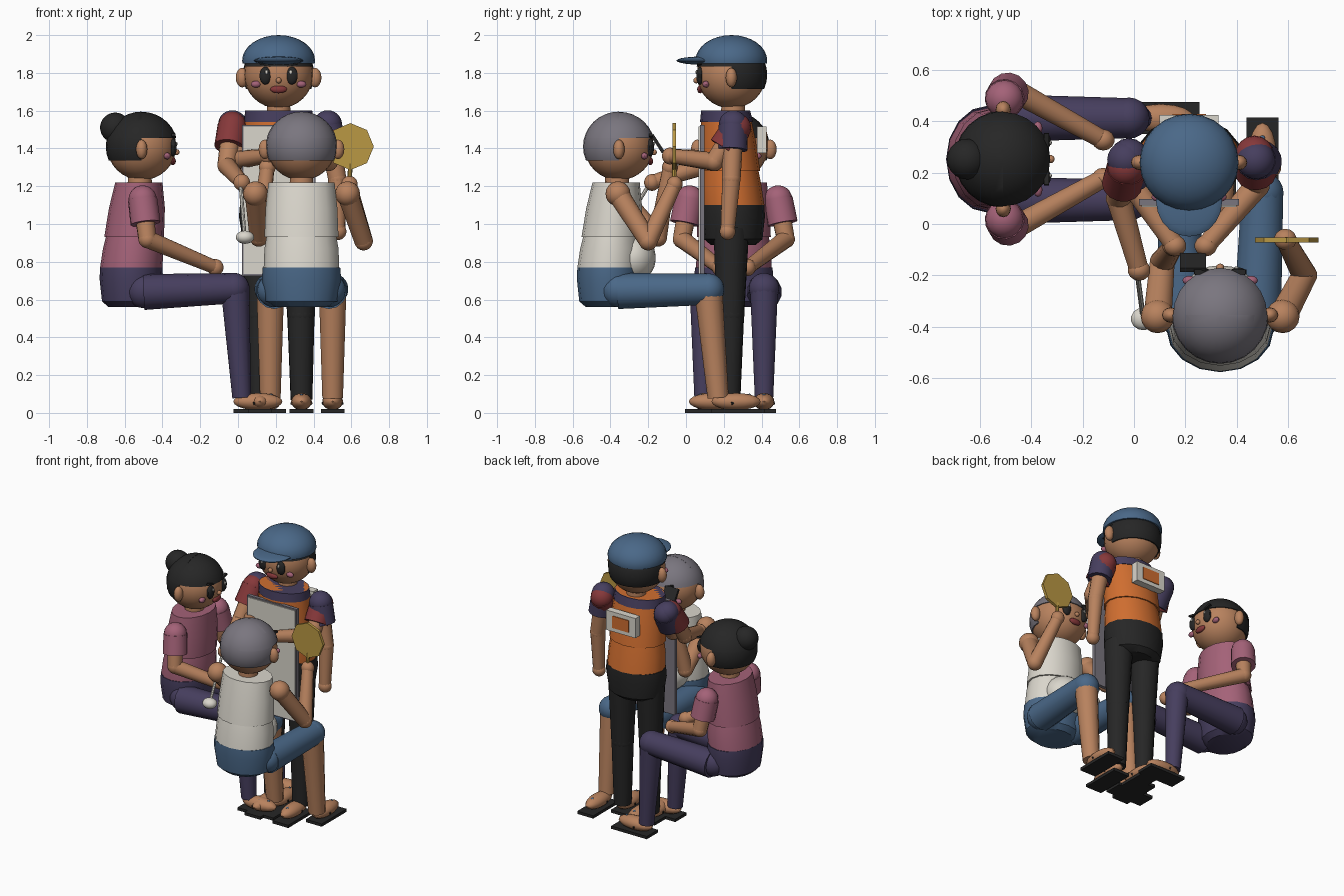
import bpy, bmesh, math
from mathutils import Vector, Matrix

if "Cube" in bpy.data.objects:
    bpy.data.objects.remove(bpy.data.objects["Cube"])

PI = math.pi


def srgb(r, g, b):
    f = lambda c: ((c / 255 + 0.055) / 1.055) ** 2.4 if c > 10 else c / 255 / 12.92
    return (f(r), f(g), f(b), 1)


MATS = {}
for key, col in dict(skin=(184, 130, 94), black=(38, 38, 38), blue=(74, 104, 136),
                     grey=(122, 118, 127), cream=(218, 214, 204), pink=(164, 98, 120),
                     purple=(70, 62, 94), orange=(208, 110, 48), red=(134, 56, 58),
                     gold=(186, 152, 68)).items():
    MATS[key] = bpy.data.materials.new(key)
    MATS[key].diffuse_color = srgb(*col)

I4 = Matrix.Identity(4)


def finish(name, bm, mat, M=I4, angle=35):
    bmesh.ops.recalc_face_normals(bm, faces=bm.faces)
    bm.transform(M)
    me = bpy.data.meshes.new(name)
    bm.to_mesh(me)
    bm.free()
    for p in me.polygons:
        p.use_smooth = True
    me.set_sharp_from_angle(angle=math.radians(angle))
    me.materials.append(MATS[mat])
    ob = bpy.data.objects.new(name, me)
    bpy.context.collection.objects.link(ob)
    return ob


def ball(name, loc, r, mat, M=I4, seg=20, cuts=()):
    """Ellipsoid; each cut is (point, normal) and keeps the normal side."""
    r = (r, r, r) if isinstance(r, (int, float)) else r
    bm = bmesh.new()
    bmesh.ops.create_uvsphere(bm, u_segments=seg, v_segments=max(6, seg * 2 // 3), radius=1)
    bm.transform(Matrix.Translation(loc) @ Matrix.Diagonal((*r, 1)))
    for co, no in cuts:
        bmesh.ops.bisect_plane(bm, geom=bm.verts[:] + bm.edges[:] + bm.faces[:],
                               plane_co=co, plane_no=no, clear_inner=True)
        bmesh.ops.holes_fill(bm, edges=[e for e in bm.edges if e.is_boundary], sides=0)
    return finish(name, bm, mat, M)


def box(name, loc, size, mat, M=I4, rot=I4):
    bm = bmesh.new()
    bmesh.ops.create_cube(bm, size=1)
    return finish(name, bm, mat, M @ Matrix.Translation(loc) @ rot @ Matrix.Diagonal((*size, 1)))


def rod(name, p, q, r1, r2, mat, M=I4, seg=14):
    p, q = Vector(p), Vector(q)
    bm = bmesh.new()
    bmesh.ops.create_cone(bm, cap_ends=True, segments=seg, radius1=r1, radius2=r2,
                          depth=(q - p).length)
    R = (q - p).to_track_quat('Z', 'Y').to_matrix().to_4x4()
    return finish(name, bm, mat, M @ Matrix.Translation((p + q) / 2) @ R)


def loft(name, rings, mat, M=I4, seg=16):
    """Stacked ellipses, each (z, half width, half depth, y offset)."""
    bm = bmesh.new()
    loops = [[bm.verts.new((a * math.cos(2 * PI * i / seg), dy + b * math.sin(2 * PI * i / seg), z))
              for i in range(seg)] for z, a, b, dy in rings]
    for lo, hi in zip(loops, loops[1:]):
        for i in range(seg):
            j = (i + 1) % seg
            bm.faces.new((lo[i], lo[j], hi[j], hi[i]))
    bm.faces.new(loops[0])
    bm.faces.new(loops[-1])
    return finish(name, bm, mat, M)


def frame(x, y, z, turn):
    return Matrix.Translation((x, y, z)) @ Matrix.Rotation(math.radians(turn), 4, 'Z')


def head(who, M, hair, cap=False):
    """Head centred on the frame, facing local -y."""
    n = lambda part: who + "_" + part
    ball(n("head"), (0, 0, 0), (.183, .183, .178), "skin", M, 24)
    rod(n("neck"), (0, .01, -.27), (0, .01, -.13), .066, .062, "skin", M)
    ball(n("nose"), (0, -.185, -.03), .016, "skin", M, 10)
    ball(n("mouth"), (0, -.165, -.077), (.045, .016, .021), "red", M, 12)
    for s, side in ((-1, "right"), (1, "left")):
        ball(n(side + "_ear"), (.193 * s, 0, -.015), (.034, .03, .052), "skin", M, 12)
        ball(n(side + "_eye"), (.07 * s, -.166, -.005), (.032, .02, .047), "black", M, 14)
        ball(n(side + "_eye_glint"), (.064 * s, -.184, .014), (.009, .006, .011), "cream", M, 8)
        ball(n(side + "_cheek"), (.12 * s, -.135, -.05), (.027, .018, .018), "pink", M, 12)
        box(n(side + "_brow"), (.072 * s, -.168, .055), (.06, .02, .012), "black", M,
            Matrix.Rotation(-.25 * s, 4, 'Y'))
    ball(n("back_hair"), (0, 0, 0), (.189, .19, .185), hair, M, 24,
         [((0, .0, 0), (0, 1, 0)), ((0, 0, -.075), (0, 0, 1))])
    ball(n("hair_top"), (0, 0, 0), (.19, .19, .184), hair, M, 24, [((0, 0, .045), (0, 0, 1))])
    if cap:
        ball(n("cap"), (0, 0, .075), (.193, .19, .135), "blue", M, 24, [((0, 0, .06), (0, 0, 1))])
        ball(n("cap_brim"), (0, -.15, .075), (.13, .14, .022), "blue", M, 20)


def torso(who, M, cloth, rise, bottom, yoke=None):
    """Two-piece top over rounded hips; local z = 0 is the waistline."""
    loft(who + "_hips", [(-.21, .14, .12, 0), (-.18, .19, .155, 0), (-.06, .21, .168, 0),
                         (0, .205, .165, 0)], bottom, M)
    loft(who + "_shirt_hem", [(0, .2, .165, 0), (.1, .196, .16, -.01), (rise * .4, .182, .145, -.015)],
         cloth, M)
    loft(who + "_shirt", [(rise * .36, .196, .158, -.015), (rise * .7, .19, .148, -.03),
                          (rise, .175, .125, -.04)], cloth, M)
    if yoke:
        loft(who + "_yoke", [(rise - .06, .182, .14, -.036), (rise, .178, .13, -.04)], yoke, M)


def arm(name, s, e, h, sleeve=None, r=.056):
    """Shoulder, elbow and hand points; the sleeve covers the upper part."""
    s, e, h = map(Vector, (s, e, h))
    rod(name + "_upper", s, e, r, r * .88, "skin")
    ball(name + "_elbow", e, r * .9, "skin", seg=14)
    rod(name + "_forearm", e, h, r * .88, r * .68, "skin")
    ball(name + "_hand", h, (.045, .042, .045), "skin", seg=14)
    if sleeve:
        rod(name + "_sleeve", s, s.lerp(e, min(.8, .13 / (e - s).length)), .078, .08, sleeve)
    ball(name + "_shoulder", s, .075 if sleeve else .066, sleeve or "skin", seg=16)


def foot(name, x, y, turn):
    """Bare foot on a flat sandal, heel at the ankle, toes to local -y."""
    M = frame(x, y, 0, turn)
    box(name + "_sandal", (0, -.085, .01), (.125, .28, .02), "black", M)
    ball(name + "_foot", (0, -.075, .06), (.055, .13, .045), "skin", M, 16)
    for s in (-1, 1):
        rod(name + "_strap", (0, -.14, .085), (.05 * s, -.05, .05), .01, .01, "black", M, 6)
    ball(name + "_stud", (0, -.145, .09), .012, "blue", M, 8)


# Standing man
head("standing_man", frame(.215, .24, 1.79, 0), "black", cap=True)
torso("standing_man", frame(.215, .25, 1.1, 0), "orange", .5, "black", "purple")
for x, side in ((.11, "right"), (.33, "left")):
    rod(f"standing_{side}_thigh", (x, .24, .98), (x + .003, .235, .52), .095, .074, "black")
    ball(f"standing_{side}_knee", (x + .003, .235, .52), .074, "black")
    rod(f"standing_{side}_shin", (x + .003, .235, .52), (x + .006, .23, .07), .073, .058, "black")
    foot(f"standing_{side}", x + .006, .22, 0)
arm("reaching_arm", (-.03, .22, 1.52), (-.06, .1, 1.31), (.02, -.18, 1.22), "red")
arm("hanging_arm", (.475, .25, 1.52), (.525, .24, 1.24), (.53, .22, .96), "purple")
arm("right_holding_arm", (-.02, .26, 1.52), (0, .15, 1.34), (.16, -.085, 1.36), "purple")
arm("left_holding_arm", (.47, .27, 1.51), (.48, .15, 1.33), (.28, -.085, 1.36), "red")
for x, side in ((-.03, "right"), (.475, "left")):
    ball(f"{side}_shoulder_cap", (x, .25, 1.53), (.075, .075, .072), "purple")
box("handheld_device", (.23, -.15, 1.425), (.1, .018, .11), "black",
    rot=Matrix.Rotation(math.radians(33), 4, 'X'))

# Board on the chest and badge on the back
box("board", (.215, .085, 1.125), (.39, .024, .8), "grey")
box("board_sheet", (.215, .071, 1.125), (.37, .008, .78), "cream")
box("back_badge_frame", (.215, .4, 1.445), (.23, .05, .14), "cream")
box("back_badge_panel", (.215, .426, 1.445), (.13, .008, .085), "orange")

# Seated woman
head("seated_woman", frame(-.51, .253, 1.41, 90), "black")
ball("hair_bun", (-.65, .253, 1.51), .08, "black")
torso("seated_woman", frame(-.565, .253, .77, 90), "pink", .45, "purple")
for s, side in ((-1, "right"), (1, "left")):
    y = .253 + .16 * s
    ball(f"woman_{side}_hip", (-.5, y - .01 * s, .645), (.09, .085, .09), "purple")
    rod(f"woman_{side}_thigh", (-.5, y, .64), (-.02, y, .66), .095, .08, "purple")
    ball(f"woman_{side}_knee", (-.02, y, .66), .081, "purple")
    rod(f"woman_{side}_shin", (-.015, y, .65), (.02, y, .08), .075, .05, "purple")
    foot(f"woman_{side}", .03, y, 90)
    arm(f"woman_{side}_arm", (-.505, .253 + .235 * s, 1.13), (-.48, .253 + .275 * s, .92),
        (-.12, .253 + .075 * s, .77), "pink", .054)

# Seated man
head("seated_man", frame(.336, -.355, 1.41, 180), "grey")
torso("seated_man", frame(.336, -.41, .77, 180), "cream", .45, "blue")
ball("seated_man_belly", (.336, -.28, .82), (.15, .12, .13), "cream")
for s, side in ((1, "right"), (-1, "left")):
    x = .336 + .165 * s
    ball(f"seated_man_{side}_hip", (x - .02 * s, -.36, .65), (.09, .09, .09), "blue")
    rod(f"seated_man_{side}_thigh", (x - .02 * s, -.36, .645), (x, .12, .655), .095, .083, "blue")
    ball(f"seated_man_{side}_knee", (x, .12, .655), .083, "blue")
    rod(f"seated_man_{side}_shin", (x, .12, .63), (x, .17, .08), .074, .056, "skin")
    foot(f"seated_man_{side}", x, .19, 180)
arm("fan_arm", (.58, -.36, 1.16), (.665, -.2, .91), (.59, -.06, 1.21))
arm("raised_arm", (.092, -.36, 1.16), (.11, -.15, .93), (.155, -.085, 1.3))

# Round fan and ladle
rod("fan_blade", (.595, -.072, 1.41), (.595, -.052, 1.41), .124, .124, "gold", seg=8)
rod("fan_handle", (.59, -.062, 1.16), (.594, -.062, 1.32), .012, .012, "gold", seg=8)
rod("ladle_handle", (.01, -.17, 1.25), (.035, -.36, .94), .01, .01, "cream", seg=8)
ball("ladle_bowl", (.037, -.37, .93), (.05, .045, .035), "cream", seg=14)

for m in bpy.data.materials:
    if m.users and not m.is_grease_pencil:
        m.use_nodes = True
        m.node_tree.nodes["Principled BSDF"].inputs["Base Color"].default_value = m.diffuse_color
